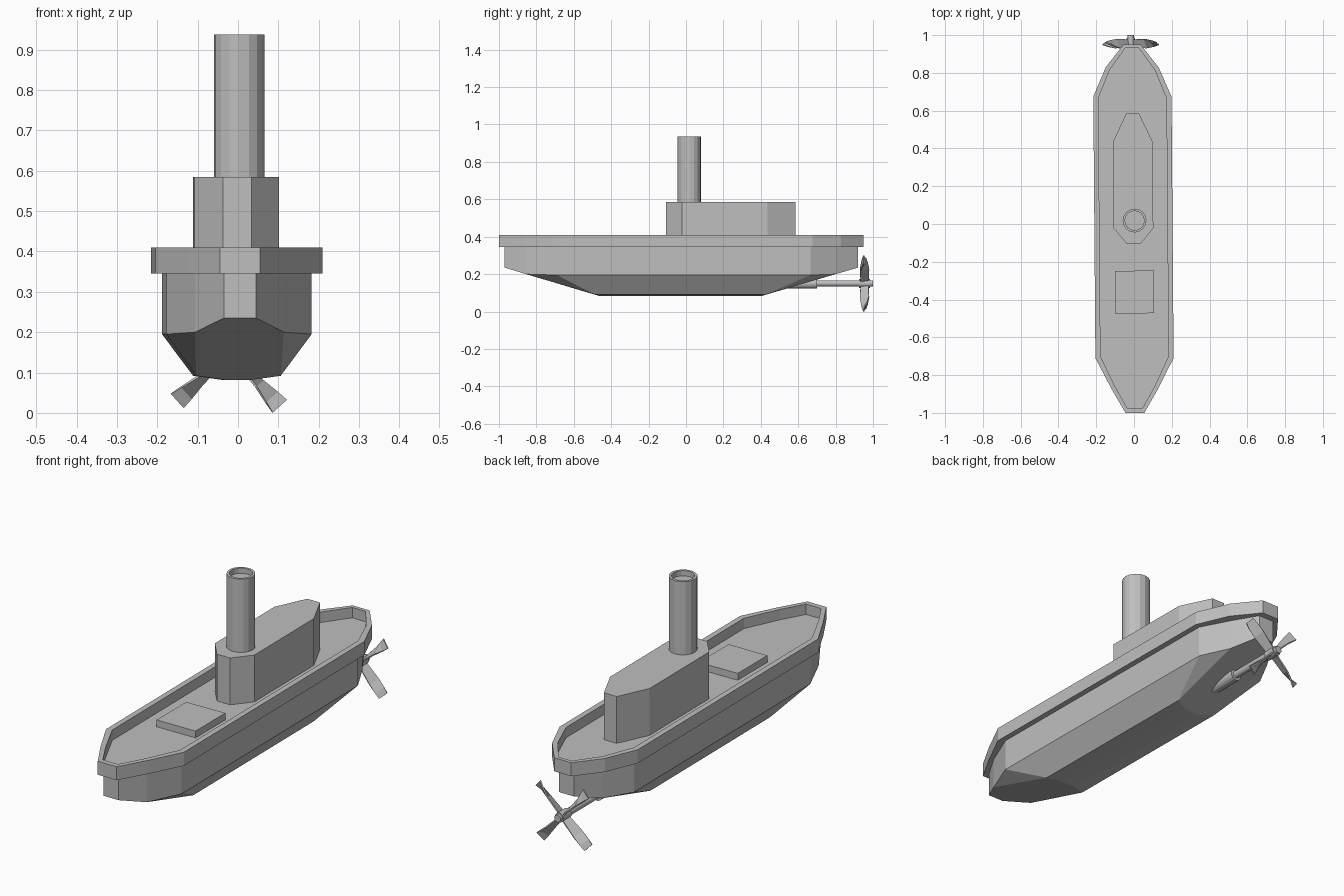
import bpy, bmesh, math
from mathutils import Vector

if "Cube" in bpy.data.objects:
    bpy.data.objects.remove(bpy.data.objects["Cube"])

grey = bpy.data.materials.new("plain grey")
grey.use_nodes = True
COLOUR = (0.52, 0.52, 0.52, 1)
grey.diffuse_color = COLOUR
grey.node_tree.nodes["Principled BSDF"].inputs["Base Color"].default_value = COLOUR


def finish(bm, name):
    bmesh.ops.recalc_face_normals(bm, faces=bm.faces)
    mesh = bpy.data.meshes.new(name)
    bm.to_mesh(mesh)
    bm.free()
    mesh.materials.append(grey)
    obj = bpy.data.objects.new(name, mesh)
    bpy.context.collection.objects.link(obj)
    return obj


def lean(x, y):
    """The boat is turned very slightly off its long axis."""
    return x - 0.003 - 0.008 * y


def outline(half):
    """Mirror a half outline (x, y) into a closed loop."""
    pts = half + [(-x, y) for x, y in reversed(half)]
    return [(lean(x, y), y) for x, y in pts]


def at(loop, z):
    return [(x, y, z) for x, y in loop]


def loft(name, rings):
    """Skin consecutive rings and cap both ends."""
    bm = bmesh.new()
    loops = [[bm.verts.new(p) for p in ring] for ring in rings]
    n = len(loops[0])
    for a, b in zip(loops, loops[1:]):
        for i in range(n):
            j = (i + 1) % n
            bm.faces.new((a[i], a[j], b[j], b[i]))
    bm.faces.new(loops[0])
    bm.faces.new(loops[-1])
    return finish(bm, name)


def circle(x, y, r, n=16):
    return [(x + r * math.cos(2 * math.pi * i / n),
             y + r * math.sin(2 * math.pi * i / n)) for i in range(n)]


# Hull: convex body through the top edge, the chine and the flat bottom
chine = [(0.04, -0.97, 0.235), (0.11, -0.855, 0.2), (0.18, -0.69, 0.195),
         (0.18, 0.665, 0.195), (0.11, 0.8, 0.2), (0.04, 0.92, 0.235)]
bottom = [(0.105, -0.49, 0.092), (0.035, -0.46, 0.082), (0.035, 0.40, 0.082),
          (0.105, 0.43, 0.092)]
bm = bmesh.new()
for x, y, z in chine + bottom + [(x, y, 0.35) for x, y, z in chine]:
    for side in (1, -1):
        bm.verts.new((lean(side * x, y), y, z))
bmesh.ops.convex_hull(bm, input=bm.verts)
bmesh.ops.dissolve_limit(bm, angle_limit=math.radians(1.5),
                         verts=bm.verts, edges=bm.edges)
finish(bm, "hull")

# Bulwark with the sunken deck
outer = outline([(0.05, -1.0), (0.125, -0.87), (0.207, -0.71),
                 (0.207, 0.675), (0.14, 0.83), (0.045, 0.95)])
inner = outline([(0.04, -0.975), (0.103, -0.863), (0.18, -0.70),
                 (0.18, 0.665), (0.12, 0.815), (0.035, 0.932)])
loft("bulwark_and_deck", [at(outer, 0.345), at(outer, 0.41),
                          at(inner, 0.41), at(inner, 0.36)])

# Cabin
cabin = outline([(0.035, -0.107), (0.105, -0.022), (0.105, 0.435), (0.034, 0.585)])
loft("cabin", [at(cabin, 0.355), at(cabin, 0.585)])

# Cargo hatch on the fore deck
hatch = [(-0.1, -0.475), (0.105, -0.472), (0.105, -0.245), (-0.1, -0.25)]
loft("hatch", [at(hatch, 0.355), at(hatch, 0.393)])

# Funnel with a shallow recess in its top
pipe, bore = circle(0.003, 0.018, 0.063), circle(0.003, 0.018, 0.051)
loft("funnel", [at(pipe, 0.58), at(pipe, 0.937), at(bore, 0.937), at(bore, 0.912)])

# Propeller shaft, from its housing in the hull to the tail
HUB = Vector((-0.017, 0.955, 0.15))


def turned(name, profile):
    """Round part along y, from (y, radius) pairs."""
    loft(name, [[(x, y, z) for x, z in circle(HUB.x, HUB.z, r)] for y, r in profile])


turned("shaft_housing", [(0.5, 0.028), (0.70, 0.028)])
turned("propeller_shaft", [(0.65, 0.017), (1.0, 0.017)])
turned("propeller_hub", [(0.925, 0.023), (0.985, 0.023)])

# Four twisted blades; sections are (radius, half chord, pitch in degrees)
sections = [(0.012, 0.022, 80), (0.105, 0.026, 65), (0.15, 0.024, 38), (0.18, 0.024, 12)]
THICK = 0.003
for k in range(4):
    a = math.radians(42 + 90 * k)
    radial = Vector((math.cos(a), 0, math.sin(a)))
    tangent = Vector((-math.sin(a), 0, math.cos(a)))
    axis = Vector((0, 1, 0))
    rings = []
    for r, half, pitch in sections:
        p = math.radians(pitch)
        chord = tangent * math.cos(p) + axis * math.sin(p)
        normal = axis * math.cos(p) - tangent * math.sin(p)
        rings.append([HUB + radial * r + chord * (half * u) + normal * (THICK * v)
                      for u, v in ((-1, -1), (1, -1), (1, 1), (-1, 1))])
    loft(f"propeller_blade_{k + 1}", rings)
